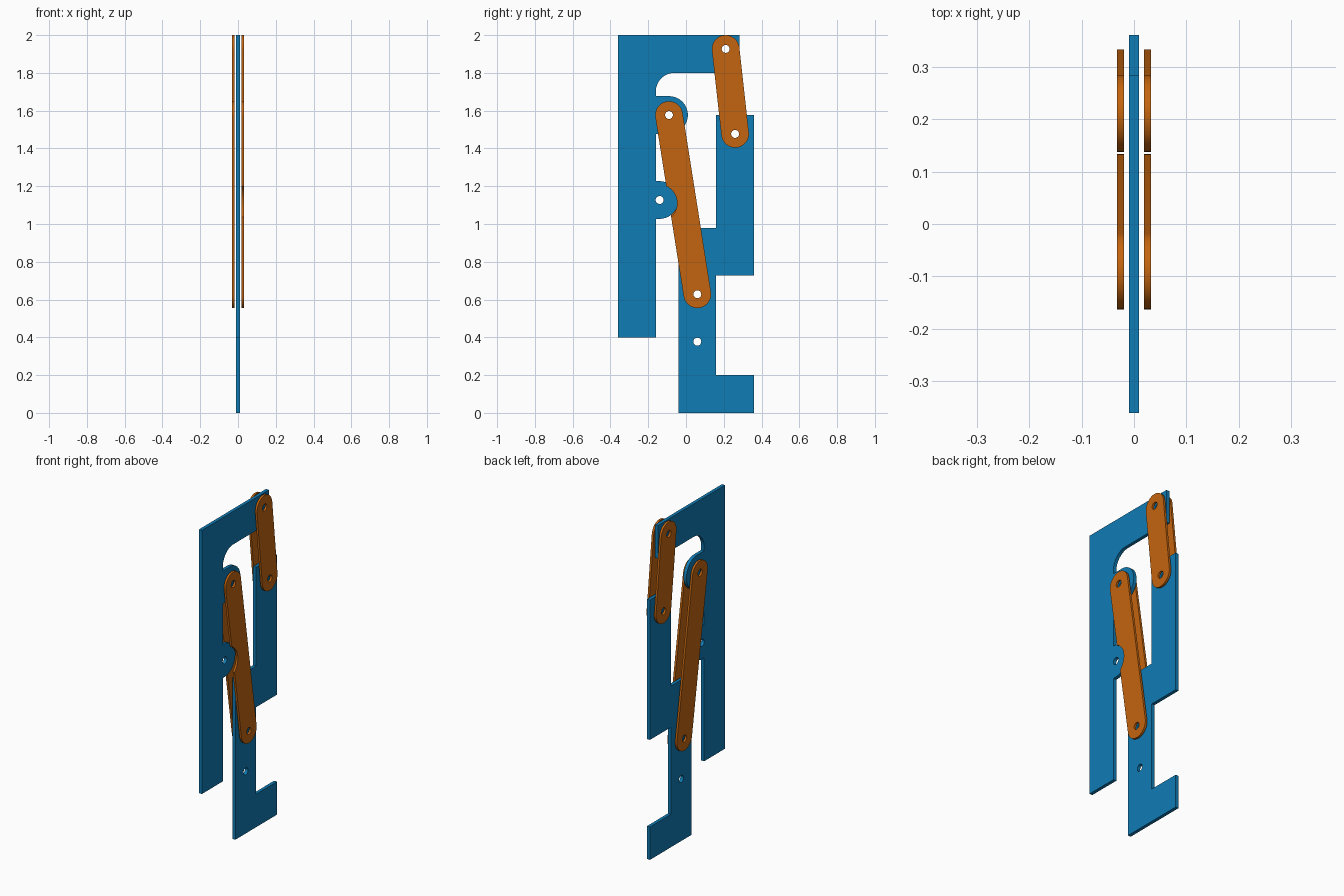
import bpy, bmesh
from math import cos, sin, pi, acos, atan2
from mathutils import Vector

cube = bpy.data.objects.get("Cube")
if cube:
    bpy.data.objects.remove(cube, do_unlink=True)

HOLE = 0.021      # pin hole radius
LUG = 0.1         # lug radius
LINK = 0.073      # link half width
PLATE = (-0.01, 0.01)
LINK_RIGHT = (0.019, 0.032)
LINK_LEFT = (-0.032, -0.019)


def material(name, color):
    m = bpy.data.materials.new(name)
    m.use_nodes = True
    m.diffuse_color = color
    m.node_tree.nodes["Principled BSDF"].inputs["Base Color"].default_value = color
    return m


blue = material("blue", (0.005, 0.2, 0.46, 1))
orange = material("orange", (0.55, 0.13, 0.005, 1))


def arc(center, r, a0, a1, n=20):
    return [(center[0] + r * cos(a0 + (a1 - a0) * i / n),
             center[1] + r * sin(a0 + (a1 - a0) * i / n)) for i in range(n + 1)]


def plate(name, outline, holes, span, mat):
    """Flat plate in the y-z plane with round holes, spanning x = span."""
    bm = bmesh.new()
    loops = [outline] + [arc(h, HOLE, 0, 2 * pi, 24)[:-1] for h in holes]
    for loop in loops:
        vs = [bm.verts.new((span[0], y, z)) for y, z in loop]
        for a, b in zip(vs, vs[1:] + vs[:1]):
            bm.edges.new((a, b))
    bmesh.ops.triangle_fill(bm, use_beauty=True, edges=bm.edges[:])
    new = bmesh.ops.extrude_face_region(bm, geom=bm.faces[:])["geom"]
    moved = [g for g in new if isinstance(g, bmesh.types.BMVert)]
    bmesh.ops.translate(bm, verts=moved, vec=(span[1] - span[0], 0, 0))
    bmesh.ops.recalc_face_normals(bm, faces=bm.faces[:])
    me = bpy.data.meshes.new(name)
    bm.to_mesh(me)
    bm.free()
    me.materials.append(mat)
    ob = bpy.data.objects.new(name, me)
    bpy.context.collection.objects.link(ob)
    bpy.ops.object.select_all(action='DESELECT')
    ob.select_set(True)
    bpy.context.view_layer.objects.active = ob
    bpy.ops.object.shade_smooth_by_angle(angle=0.6)


def link_bar(name, top, bottom, span, notch=None):
    """Round-ended bar with an optional round notch in its front edge."""
    p, q = Vector(top), Vector(bottom)
    th = atan2(q.y - p.y, q.x - p.x)
    outline = arc(q, LINK, th - pi / 2, th + pi / 2) + arc(p, LINK, th + pi / 2, th + 3 * pi / 2)
    if notch:
        normal = Vector((cos(th - pi / 2), sin(th - pi / 2)))
        a = acos(((Vector(notch) - p).dot(normal) - LINK) / LUG)
        outline += arc(notch, LUG, th + pi / 2 + a, th + pi / 2 - a)
    plate(name, outline, [top, bottom], span, orange)


# Pivot points (y, z)
upper_top, upper_bottom = (0.21, 1.927), (0.26, 1.477)
long_top, long_bottom = (-0.09, 1.577), (0.06, 0.628)
stop_lug = (-0.14, 1.127)

# Fixed frame: post, top bar and two lugs
inner = -0.16
frame = [(-0.36, 0.4), (inner, 0.4), (inner, stop_lug[1] - LUG)]
frame += arc(stop_lug, LUG, -pi / 2, pi / 2)
frame += [(inner, stop_lug[1] + LUG), (inner, long_top[1] - LUG)]
frame += arc(long_top, LUG, -pi / 2, pi / 2)
frame += [(inner, long_top[1] + LUG)]
frame += arc((inner + 0.1, 1.7), 0.1, pi, pi / 2)
frame += [(0.283, 1.8), (0.283, 2.0), (-0.36, 2.0)]
plate("frame", frame, [stop_lug, long_top, upper_top], PLATE, blue)

# Swinging arm: foot, column and offset upper block
arm = [(-0.04, 0), (0.36, 0), (0.36, 0.2), (0.16, 0.2), (0.16, 0.728), (0.36, 0.728),
       (0.36, 1.577), (0.16, 1.577), (0.16, 0.978), (-0.04, 0.978)]
plate("swinging_arm", arm, [(0.06, 0.377), long_bottom, upper_bottom], PLATE, blue)

# Paired links on both sides; one long link is notched around the stop lug
link_bar("upper_link_left", upper_top, upper_bottom, LINK_RIGHT)
link_bar("upper_link_right", upper_top, upper_bottom, LINK_LEFT)
link_bar("long_link_left", long_top, long_bottom, LINK_RIGHT, notch=(-0.147, 1.11))
link_bar("long_link_right", long_top, long_bottom, LINK_LEFT)
